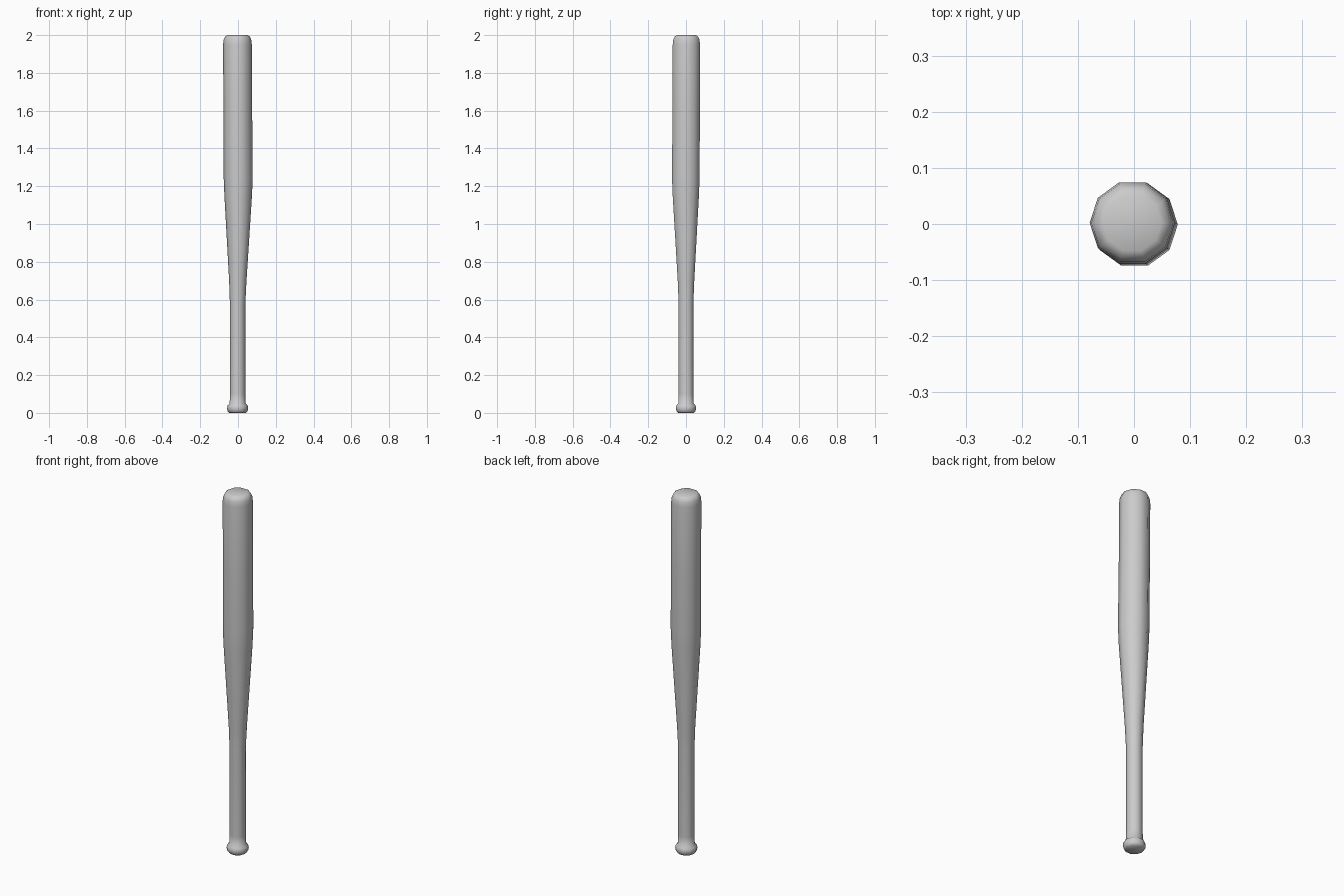
import bpy, bmesh, math

if "Cube" in bpy.data.objects:
    bpy.data.objects.remove(bpy.data.objects["Cube"])

SIDES = 10
# Profile from knob to barrel tip: radius, height, slight x and y drift of the axis
PROFILE = [
    (0.044, 0.000, -0.002, 0.000), (0.053, 0.009, -0.002, 0.000),
    (0.056, 0.024, -0.002, 0.000), (0.053, 0.040, -0.002, 0.000),
    (0.042, 0.050, -0.002, 0.000), (0.041, 0.100, -0.002, 0.000),
    (0.041, 0.580, -0.002, 0.000), (0.046, 0.700, -0.001, 0.000),
    (0.073, 1.150, 0.001, -0.001), (0.077, 1.250, 0.001, -0.001),
    (0.076, 1.600, -0.001, 0.001), (0.076, 1.950, -0.003, 0.002),
    (0.073, 1.976, -0.003, 0.002), (0.065, 1.993, -0.003, 0.002),
    (0.052, 2.000, -0.003, 0.002),
]

# Bat body: ten-sided rings bridged along the profile
bm = bmesh.new()
rings = []
for r, z, ox, oy in PROFILE:
    rings.append([bm.verts.new((ox + r * math.cos(math.tau * i / SIDES),
                                oy + r * math.sin(math.tau * i / SIDES), z))
                  for i in range(SIDES)])
for low, high in zip(rings, rings[1:]):
    for i in range(SIDES):
        j = (i + 1) % SIDES
        bm.faces.new((low[i], low[j], high[j], high[i]))

# Flat end caps
bm.faces.new(rings[0][::-1])
bm.faces.new(rings[-1])

mesh = bpy.data.meshes.new("baseball_bat")
bm.to_mesh(mesh)
bm.free()
bat = bpy.data.objects.new("baseball_bat", mesh)
bpy.context.collection.objects.link(bat)
bpy.context.view_layer.objects.active = bat
bat.select_set(True)
bpy.ops.object.shade_smooth_by_angle(angle=math.radians(50))
